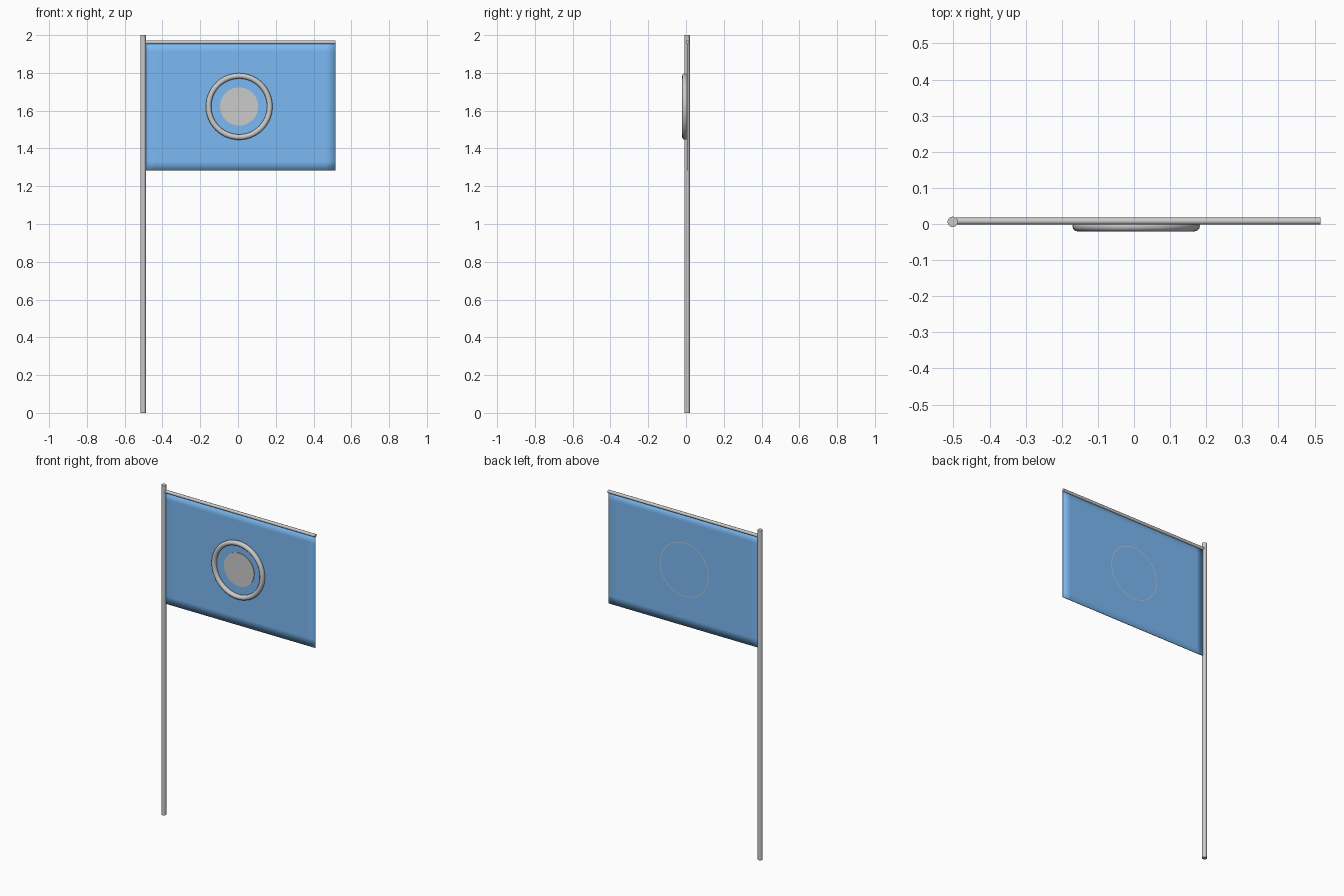
import bpy
import bmesh
from math import pi

if "Cube" in bpy.data.objects:
    bpy.data.objects.remove(bpy.data.objects["Cube"])

POLE_X, CY = -0.502, 0.006       # pole axis
EMBLEM_X, EMBLEM_Z = 0.006, 1.622
RIGHT = 0.516


def smooth(obj, angle=None):
    bpy.ops.object.select_all(action='DESELECT')
    obj.select_set(True)
    bpy.context.view_layer.objects.active = obj
    if angle is None:
        bpy.ops.object.shade_smooth()
    else:
        bpy.ops.object.shade_smooth_by_angle(angle=angle)


def cylinder(name, loc, radius, depth, sides, rot=(0, 0, 0)):
    bpy.ops.mesh.primitive_cylinder_add(vertices=sides, radius=radius, depth=depth,
                                        location=loc, rotation=rot)
    obj = bpy.context.object
    obj.name = name
    smooth(obj, pi / 5)
    return obj


# upright pole and the top rail carrying the cloth
cylinder("pole", (POLE_X, CY, 1.0), 0.0145, 2.0, 16)
cylinder("top_rail", ((POLE_X + RIGHT) / 2, CY + 0.002, 1.962), 0.0095,
         RIGHT - POLE_X, 12, (0, pi / 2, 0))

# cloth: thin subdivided panel with soft shaded borders
left, bottom, top = -0.494, 1.282, 1.962
bpy.ops.mesh.primitive_grid_add(x_subdivisions=20, y_subdivisions=14, size=1,
                                location=((left + RIGHT) / 2, CY, (bottom + top) / 2),
                                rotation=(pi / 2, 0, 0))
cloth = bpy.context.object
cloth.name = "flag_cloth"
cloth.scale = (RIGHT - left, top - bottom, 1)
bpy.ops.object.transform_apply(location=False, rotation=True, scale=True)
thick = cloth.modifiers.new("thickness", 'SOLIDIFY')
thick.thickness = 0.004
thick.offset = 0
smooth(cloth)
blue = bpy.data.materials.new("flag_blue")
blue.diffuse_color = (0.2, 0.49, 0.9, 1)
blue.use_nodes = True
blue.node_tree.nodes["Principled BSDF"].inputs["Base Color"].default_value = blue.diffuse_color
cloth.data.materials.append(blue)

# emblem ring, just breaking through the back of the cloth
bpy.ops.mesh.primitive_torus_add(major_radius=0.162, minor_radius=0.0145,
                                 major_segments=64, minor_segments=12,
                                 location=(EMBLEM_X, CY - 0.012, EMBLEM_Z),
                                 rotation=(pi / 2, 0, 0))
ring = bpy.context.object
ring.name = "emblem_ring"
smooth(ring, pi / 5)

# emblem centre disc, lying on the front of the cloth
cylinder("emblem_disc", (EMBLEM_X, CY - 0.003, EMBLEM_Z), 0.101, 0.006, 48, (pi / 2, 0, 0))
